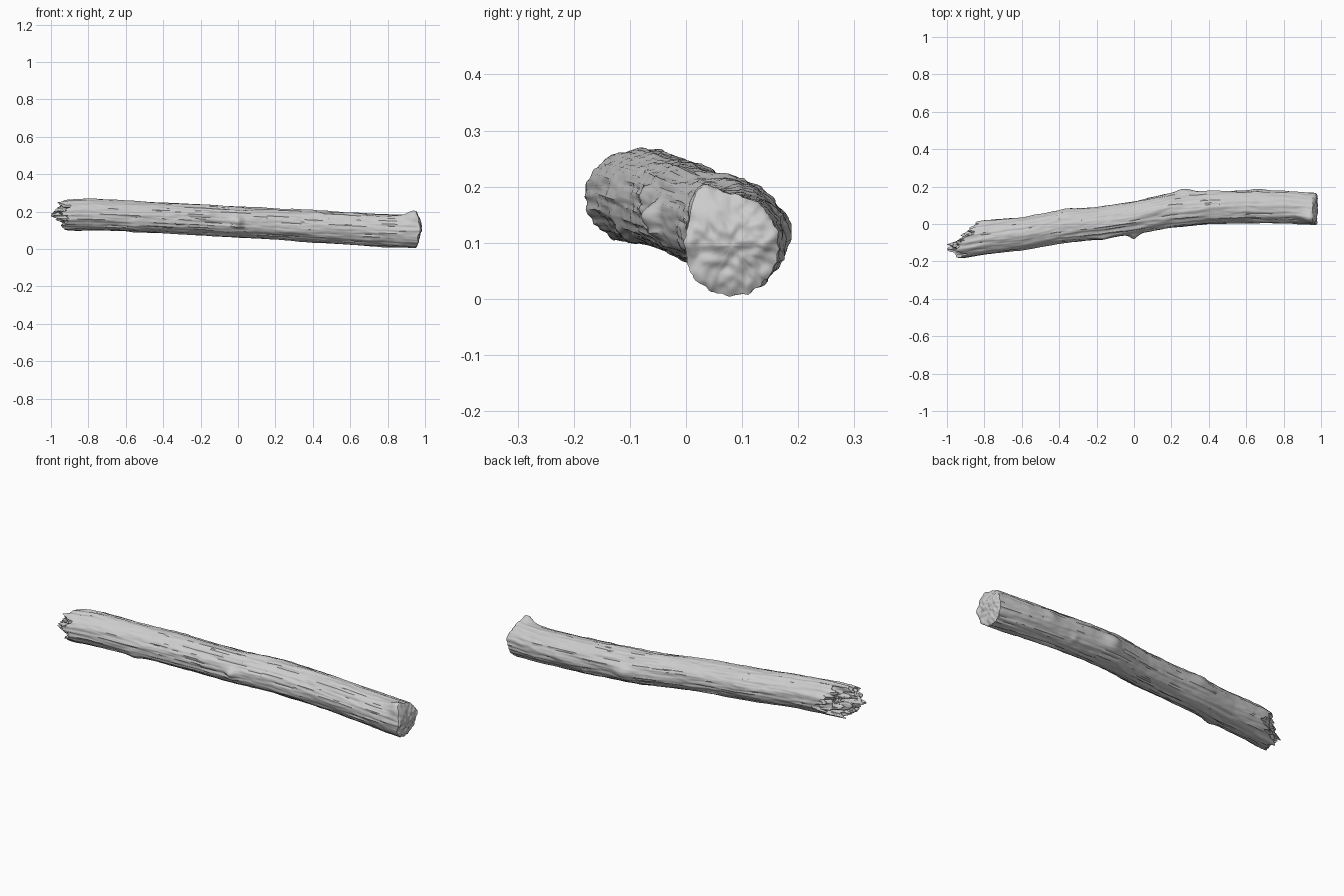
import bpy, bmesh, math
from mathutils import Vector, noise

if "Cube" in bpy.data.objects:
    bpy.data.objects.remove(bpy.data.objects["Cube"], do_unlink=True)

SIDES, RINGS, CAP_RINGS = 112, 220, 18

# Stations along the log: x, y low, y high, z low, z high
STATIONS = [(-1.0, -.18, .0, .10, .255), (-.9, -.18, .005, .10, .265),
            (-.8, -.163, .02, .10, .268), (-.6, -.14, .035, .095, .258),
            (-.4, -.105, .072, .085, .248), (-.2, -.083, .09, .075, .238),
            (0, -.055, .12, .062, .226), (.2, -.02, .165, .05, .216),
            (.4, 0, .177, .038, .206), (.6, .007, .177, .025, .195),
            (.8, .003, .178, .012, .185), (1.0, -.003, .162, .004, .184)]

# Knots: x, angle around the log (0 = back, pi/2 = top), height, length, angular width
KNOTS = [(.27, -.1, .02, .05, .45), (0, 3.14, .025, .025, .3),
         (-.16, 2.8, .01, .03, .3), (.94, 2.15, .03, .04, .42),
         (-.55, 3.9, .01, .04, .4), (.66, .2, .01, .04, .4),
         (-.36, .4, .01, .05, .5), (.5, 5.6, .006, .02, .2)]


def bell(d, width):
    return math.exp(-(d / width) ** 2)


def profile(x):
    """Centre and half sizes of the log at x."""
    x = max(-1.0, min(.9999, x))
    for a, b in zip(STATIONS, STATIONS[1:]):
        if x <= b[0]:
            t = (x - a[0]) / (b[0] - a[0])
            y0, y1, z0, z1 = [p + (q - p) * t for p, q in zip(a[1:], b[1:])]
            return (y0 + y1) / 2, (z0 + z1) / 2, (y1 - y0) / 2, (z1 - z0) / 2


def bark(x, a):
    """Long ridges, small lumps and knots, as an outward offset."""
    c, s = math.cos(a), math.sin(a)
    out = .005 * noise.noise(Vector((x * 4, c * 4, s * 4)))
    out += .004 * noise.noise(Vector((x * 5 + 7, c * 9, s * 9)))
    out += .002 * noise.noise(Vector((x * 22, c * 6, s * 6)))
    for kx, ka, h, length, width in KNOTS:
        turn = (a - ka + math.pi) % math.tau - math.pi
        out += h * bell(x - kx, length) * bell(turn, width)
    return out


def surface(x, a, r=1.0):
    cy, cz, ry, rz = profile(x)
    off = bark(x, a)
    return Vector((x, cy + r * (ry + off) * math.cos(a), cz + r * (rz + off) * math.sin(a)))


def broken_end(a, r):
    """Splintered break, slanting away at the back, with one long spike."""
    y, z = r * math.cos(a), r * math.sin(a)
    x = -.92 + .10 * max(0, y + .1) + .03 * max(0, -y - .6)
    x += .045 * noise.noise(Vector((y * 2.6, z * 2.6, 3)))
    x += .03 * noise.cell(Vector((y * 4 + 9, z * 4 + 9, 1)))
    x += .018 * noise.noise(Vector((y * 7, z * 7, 8)))
    x -= .075 * bell(y + .4, .3) * bell(z - .05, .25)
    x -= .025 * bell(y + .3, .4) * bell(z - .85, .3)
    return max(-1.0, x)


def sawn_end(a, r):
    """Nearly flat cut with shallow dents."""
    y, z = r * math.cos(a), r * math.sin(a)
    x = .972 - .012 * abs(z) + .012 * bell(z - .3, .4)
    x += .008 * noise.noise(Vector((y * 2.5, z * 2.5, 5)))
    x += .006 * noise.noise(Vector((y * 5, z * 5, 2)))
    return x - .008 * r ** 8


bm = bmesh.new()
angles = [math.tau * i / SIDES for i in range(SIDES)]


def bridge(a, b):
    for i in range(SIDES):
        j = (i + 1) % SIDES
        bm.faces.new((a[i], a[j], b[j], b[i]))


# Trunk wall
rings = []
for k in range(RINGS + 1):
    t = k / RINGS
    ring = []
    for a in angles:
        left, right = broken_end(a, 1), sawn_end(a, 1)
        ring.append(bm.verts.new(surface(left + (right - left) * t, a)))
    rings.append(ring)
for a, b in zip(rings, rings[1:]):
    bridge(a, b)

# End faces, as shrinking rings down to one middle point
for rim, end in ((rings[0], broken_end), (rings[-1], sawn_end)):
    last = rim
    for k in range(1, CAP_RINGS):
        r = 1 - k / CAP_RINGS
        ring = [bm.verts.new(surface(end(a, r), a, r)) for a in angles]
        bridge(last, ring)
        last = ring
    middle = bm.verts.new(surface(end(0, 0), 0, 0))
    for i in range(SIDES):
        bm.faces.new((last[i], last[(i + 1) % SIDES], middle))

bmesh.ops.recalc_face_normals(bm, faces=bm.faces)
mesh = bpy.data.meshes.new("log")
bm.to_mesh(mesh)
bm.free()
log = bpy.data.objects.new("log", mesh)
bpy.context.collection.objects.link(log)

# Plain grey wood
wood = bpy.data.materials.new("grey wood")
wood.use_nodes = True
colour = (.6, .6, .6, 1)
wood.diffuse_color = colour
wood.node_tree.nodes["Principled BSDF"].inputs["Base Color"].default_value = colour
mesh.materials.append(wood)

# Smooth bark with a crisp rim
bpy.ops.object.select_all(action="DESELECT")
log.select_set(True)
bpy.context.view_layer.objects.active = log
bpy.ops.object.shade_smooth_by_angle(angle=math.radians(40))
